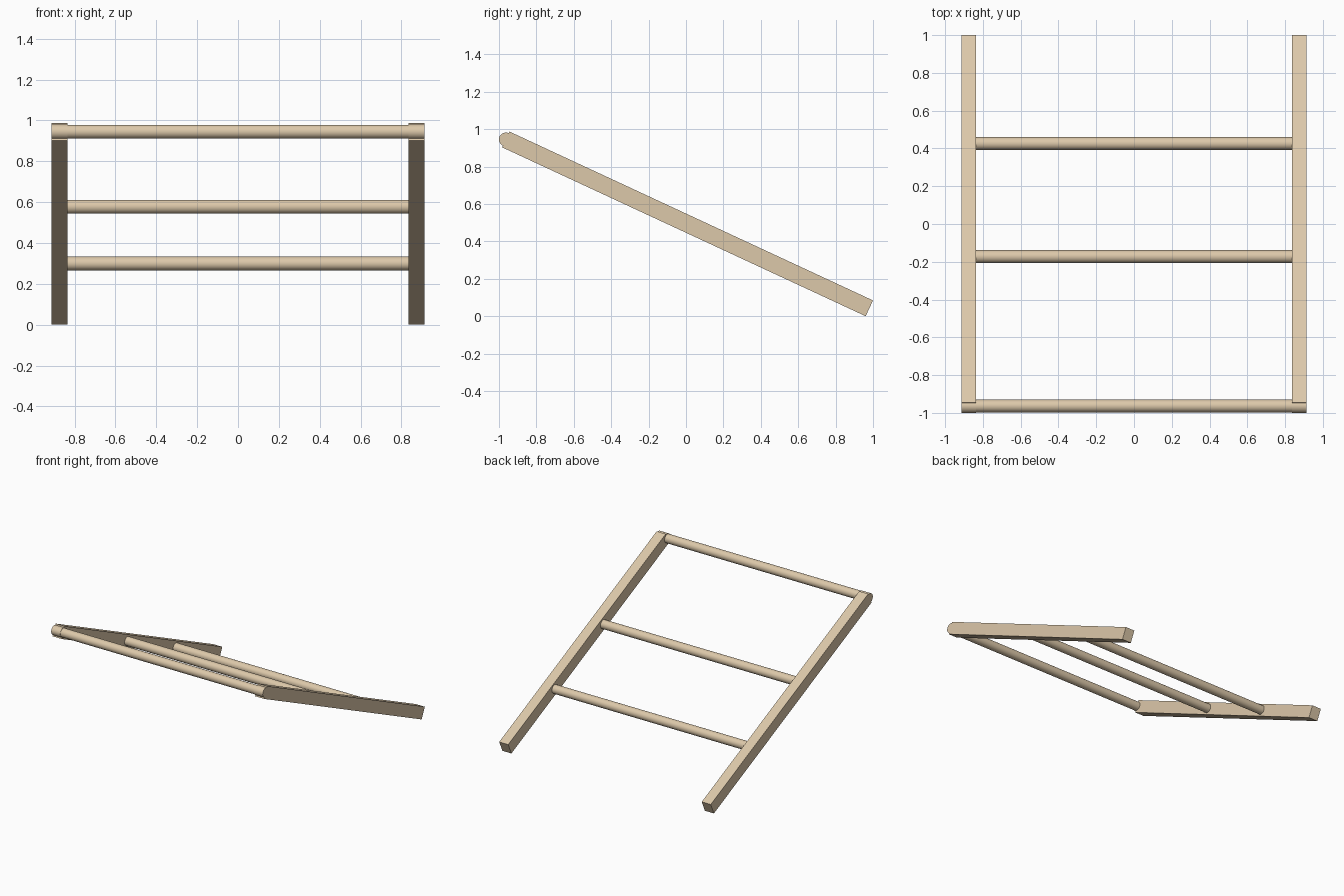
import bpy, bmesh
from math import sin, cos, pi
from mathutils import Vector

if "Cube" in bpy.data.objects:
    bpy.data.objects.remove(bpy.data.objects["Cube"])

TOP = Vector((0, -0.9635, 0.945))     # centre of the upper rail end
FOOT = Vector((0, 0.9802, 0.0422))    # centre of the lower rail end
HALF_T, CAP_R, RUNG_R = 0.0465, 0.0368, 0.034
X_IN, X_OUT = 0.836, 0.914

wood = bpy.data.materials.new("light_wood")
wood.diffuse_color = (0.72, 0.58, 0.40, 1)
wood.use_nodes = True
wood.node_tree.nodes["Principled BSDF"].inputs["Base Color"].default_value = wood.diffuse_color


def finish(ob):
    ob.data.materials.append(wood)
    bpy.ops.object.select_all(action='DESELECT')
    ob.select_set(True)
    bpy.context.view_layer.objects.active = ob
    bpy.ops.object.shade_smooth_by_angle(angle=pi / 6)


def rung(name, t):
    bpy.ops.mesh.primitive_cylinder_add(vertices=32, radius=RUNG_R, depth=2 * X_IN + 0.02,
                                        location=TOP.lerp(FOOT, t), rotation=(0, pi / 2, 0))
    ob = bpy.context.object
    ob.name = name
    finish(ob)


# Side rails: sloped bar profile with a rounded nose, extruded and mirrored
along = (FOOT - TOP).normalized()
up = Vector((0, -along.z, along.y))
profile = [FOOT - up * HALF_T, FOOT + up * HALF_T, TOP + up * HALF_T]
for i in range(17):
    a = pi * i / 16
    profile.append(TOP + up * CAP_R * cos(a) - along * CAP_R * sin(a))
profile.append(TOP - up * HALF_T)

bm = bmesh.new()
face = bm.faces.new([bm.verts.new(p + Vector((X_IN, 0, 0))) for p in profile])
ext = bmesh.ops.extrude_face_region(bm, geom=[face])
bmesh.ops.translate(bm, vec=(X_OUT - X_IN, 0, 0),
                    verts=[g for g in ext['geom'] if isinstance(g, bmesh.types.BMVert)])
bmesh.ops.recalc_face_normals(bm, faces=bm.faces)
mesh = bpy.data.meshes.new("side_rails")
bm.to_mesh(mesh)
bm.free()
rails = bpy.data.objects.new("side_rails", mesh)
bpy.context.collection.objects.link(rails)
finish(rails)
mirror = rails.modifiers.new("mirror", 'MIRROR')
mirror.use_mirror_merge = False

# Round cross rungs, placed along the rail axis
rung("top_rung", 0.0)
rung("middle_rung", 0.407)
rung("lower_rung", 0.715)
